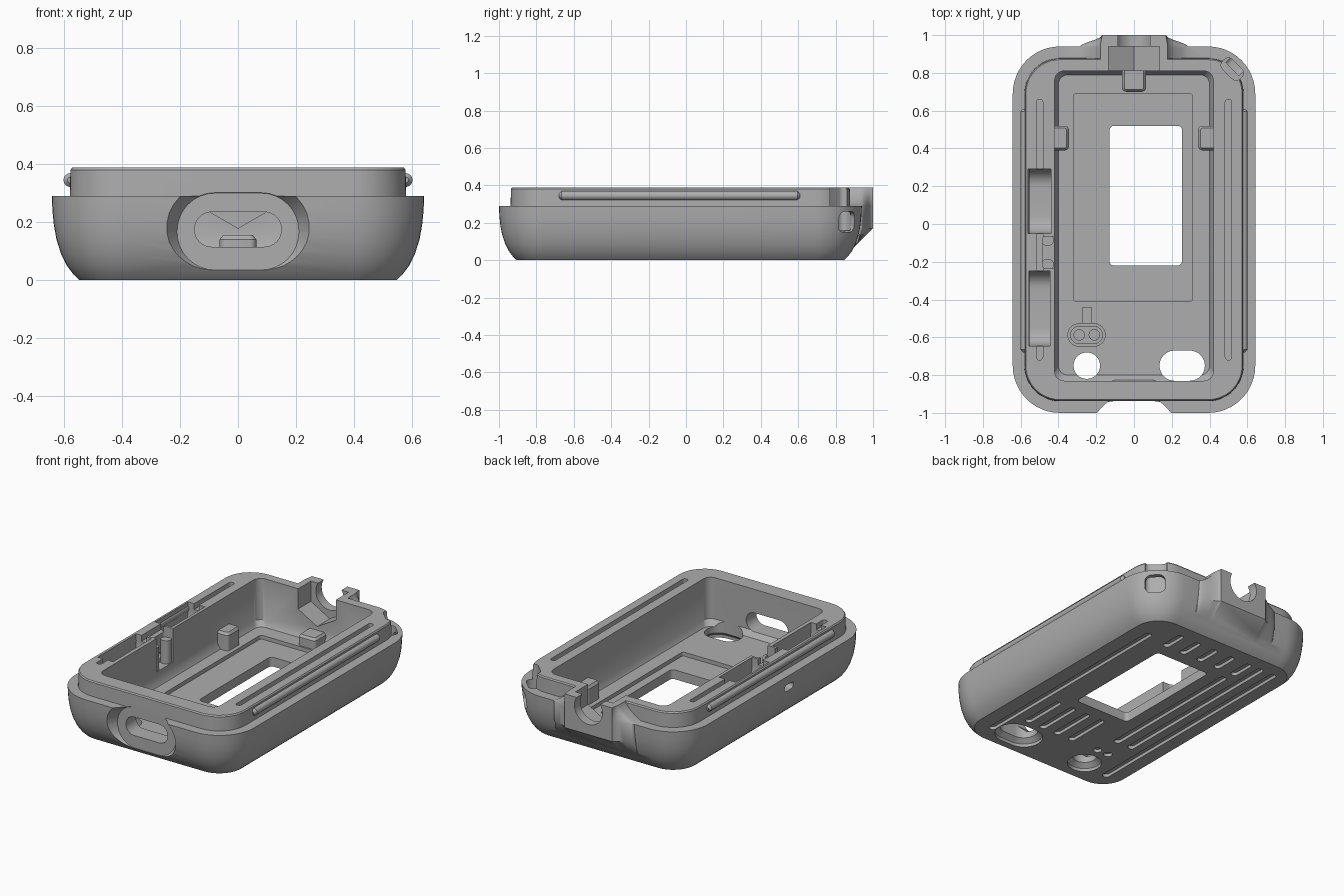
import bpy, bmesh, math
from mathutils import Matrix

if "Cube" in bpy.data.objects:
    bpy.data.objects.remove(bpy.data.objects["Cube"])

mat = bpy.data.materials.new("mid_grey_plastic")
mat.use_nodes = True
GREY = (0.42, 0.42, 0.42, 1)
mat.diffuse_color = GREY
mat.node_tree.nodes["Principled BSDF"].inputs["Base Color"].default_value = GREY


def rrect(cx, cy, hw, hh, r, n=8):
    """Rounded rectangle outline."""
    pts = []
    for k, (sx, sy) in enumerate([(1, 1), (-1, 1), (-1, -1), (1, -1)]):
        for i in range(n + 1):
            a = math.pi / 2 * (k + i / n)
            pts.append((cx + sx * (hw - r) + r * math.cos(a),
                        cy + sy * (hh - r) + r * math.sin(a)))
    return pts


def span(x0, x1, y0, y1, r, n=8):
    return rrect((x0 + x1) / 2, (y0 + y1) / 2, (x1 - x0) / 2, (y1 - y0) / 2, r, n)


def circle(cx, cy, r, n=40, start=0.0):
    return [(cx + r * math.cos(start + math.tau * i / n),
             cy + r * math.sin(start + math.tau * i / n)) for i in range(n)]


def loft(name, rings, axis="z", turn=0.0, at=(0, 0, 0)):
    """Solid through (outline, distance) rings along an axis."""
    place = {"z": lambda u, v, w: (u, v, w), "y": lambda u, v, w: (u, w, v),
             "x": lambda u, v, w: (w, u, v)}[axis]
    bm = bmesh.new()
    loops = [[bm.verts.new(place(u, v, w)) for u, v in pts] for pts, w in rings]
    for a, b in zip(loops, loops[1:]):
        for i in range(len(a)):
            j = (i + 1) % len(a)
            bm.faces.new((a[i], a[j], b[j], b[i]))
    bm.faces.new(loops[0])
    bm.faces.new(loops[-1])
    bmesh.ops.recalc_face_normals(bm, faces=bm.faces)
    bm.transform(Matrix.Translation(at) @ Matrix.Rotation(turn, 4, "Z"))
    me = bpy.data.meshes.new(name)
    bm.to_mesh(me)
    bm.free()
    me.materials.append(mat)
    ob = bpy.data.objects.new(name, me)
    bpy.context.scene.collection.objects.link(ob)
    return ob


def prism(name, pts, lo, hi, axis="z", **kw):
    return loft(name, [(pts, lo), (pts, hi)], axis, **kw)


def smooth(ob):
    bpy.ops.object.select_all(action="DESELECT")
    bpy.context.view_layer.objects.active = ob
    ob.select_set(True)
    bpy.ops.object.shade_smooth_by_angle(angle=math.radians(32))


def combine(ob, tool, op):
    mod = ob.modifiers.new(op, "BOOLEAN")
    mod.operation, mod.object, mod.solver = op, tool, "EXACT"
    bpy.context.view_layer.objects.active = ob
    bpy.ops.object.modifier_apply(modifier=mod.name)
    bpy.data.objects.remove(tool)


# Shell: curved tub, shoulder step, upright lip
steps = [(0, .095), (.02, .074), (.05, .052), (.09, .032), (.14, .016),
         (.19, .007), (.24, .002), (.29, 0), (.29, .062), (.38, .064), (.388, .07)]
case = loft("case_shell", [(rrect(0, -.03, .642 - d, .97 - d, .25 - d, 12), z)
                           for z, d in steps])


# Rear cable boss, flared into the shell
def boss_outline(z, flare):
    back = min(1, .83 + z)
    base = min(.935, back - .01)
    half = [(.17 + flare * (1 - math.cos(t * math.pi)) / 2, back - (back - base) * t)
            for t in [i / 8 for i in range(9)]]
    half.append((.17 + flare, .84 if z > .1 else .78))
    return half + [(-x, y) for x, y in reversed(half)]


boss = [(.02, .12), (.1, .12), (.17, .12), (.29, .12), (.31, .085), (.34, .045),
        (.37, .015), (.388, .008)]
combine(case, loft("boss", [(boss_outline(z, f), z) for z, f in boss]), "UNION")

# Main cuts
cuts = [
    loft("cavity", [(span(-.40, .40, -.80, .79, .05), .085),
                    (span(-.42, .42, -.83, .81, .05), .12),
                    (span(-.42, .42, -.83, .81, .05), .5)]),
    prism("panel_recess", span(-.32, .31, -.41, .69, .015), .06, .3),
    prism("window", span(-.13, .255, -.22, .52, .025), -.1, .3),
    # port: tapered plug recess, then the opening
    loft("plug_recess", [(span(-.265, .265, -.02, .345, .18), -1.02),
                         (span(-.21, .21, .035, .30, .13), -.935)], "y"),
    prism("port", span(-.15, .15, .115, .235, .0595), -1.1, -.78, "y"),
    # rear cable hole and nut pocket
    prism("cable_hole", circle(0, .335, .1), .9, 1.1, "y"),
    prism("nut_pocket", circle(0, .335, .156, 6, math.pi / 6), .78, .94, "y"),
    # strap loop through the corner
    prism("strap_slot", rrect(0, 0, .065, .036, .03), .16, .5,
          turn=-math.pi / 4, at=(.52, .82, 0)),
    prism("strap_exit", rrect(0, .205, .06, .055, .035), 0, .3, "y",
          turn=-math.pi / 4, at=(.52, .82, 0)),
    # button pockets, side pin recess and side hole
    prism("button_pocket_rear", span(-.05, .29, .24, .6, .09), -.56, -.44, "x"),
    prism("button_pocket_front", span(-.645, -.25, .24, .6, .09), -.555, -.445, "x"),
    prism("pin_recess", span(-.485, -.40, -.235, -.065, .02), .17, .5),
    prism("side_hole", span(-.19, -.10, .19, .235, .022), -.8, -.45, "x"),
]
# Seal grooves in the lip
for x in (-.5, .5):
    cuts.append(prism("seal_groove", span(x - .017, x + .017, -.72, .66, .016), .35, .5))
# Flared floor openings
for x0, x1, r in ((-.32, -.18, .07), (.135, .375, .08)):
    def hole(g):
        return span(x0 - g, x1 + g, -.75 - r - g, -.75 + r + g, r + g - .0005)
    cuts.append(loft("floor_hole", [(hole(.03), -.02), (hole(.03), .02),
                                    (hole(0), .045), (hole(0), .3)]))
for x in (-.29, -.21):
    cuts.append(prism("pin_hole", circle(x, -.585, .026, 20), -.02, .02))

# Underside grip grooves: x, start y, end y
grooves = [(.43, -.80, .66), (-.44, -.80, .76), (-.34, -.45, .76), (-.235, -.45, .55)]
grooves += [(.27 - .13 * i, .6, .76) for i in range(5)]
grooves += [(.32 - .11 * i, -.6, -.3) for i in range(4)]
for x, y0, y1 in grooves:
    cuts.append(prism("grip_groove", span(x - .022, x + .022, y0, y1, .021, 5), -.05, .02))
for c in cuts:
    combine(case, c, "DIFFERENCE")
smooth(case)

# Snap ridges along both lip sides
for side, x in (("left", .578), ("right", -.578)):
    smooth(loft("snap_ridge_" + side,
                [(circle(x, .345, r, 16), y) for y, r in
                 ((-.68, .01), (-.665, .024), (.595, .024), (.61, .01))], "y"))


# Inner retaining tabs
def tab(name, x0, x1, y0, y1, top):
    smooth(loft(name, [(span(x0, x1, y0, y1, .022), .07),
                       (span(x0, x1, y0, y1, .022), top - .015),
                       (span(x0 + .012, x1 - .012, y0 + .012, y1 - .012, .012), top)]))


tab("rear_tab", -.063, .063, .70, .83, .155)
tab("left_tab", .34, .44, .39, .52, .2)
tab("right_tab", -.44, -.345, .39, .52, .2)

# Pins flanking the side hole
for name, y in (("rear_pin", -.085), ("front_pin", -.215)):
    smooth(prism(name, span(-.49, -.425, y - .03, y + .03, .028), .1, .32))

# Press button on the floor: collar, two studs and a hinge
collar = prism("press_button_collar", span(-.352, -.15, -.65, -.525, .062), .07, .12)
combine(collar, prism("collar_cut", span(-.335, -.167, -.633, -.542, .045), .1, .2), "DIFFERENCE")
smooth(collar)
for i, x in enumerate((-.29, -.21)):
    smooth(prism("press_button_stud_%d" % (i + 1), circle(x, -.587, .03, 24), .09, .125))
prism("press_button_hinge", span(-.275, -.222, -.535, -.44, .005, 2), .07, .1)
